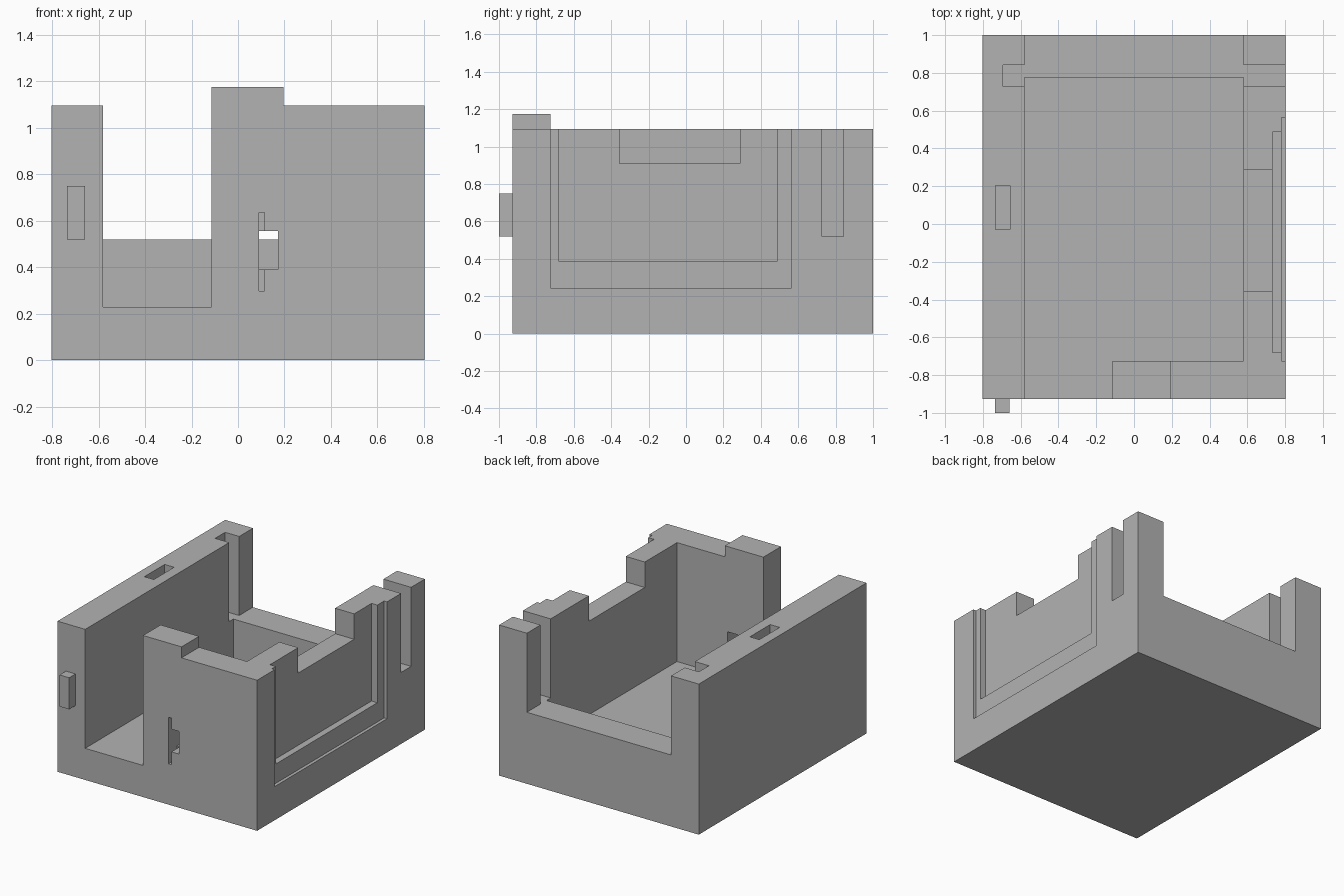
import bpy

cube = bpy.data.objects.get("Cube")
if cube:
    bpy.data.objects.remove(cube, do_unlink=True)

# Single flat colour
grey = bpy.data.materials.new("plain_grey")
grey.use_nodes = True
COLOUR = (0.45, 0.45, 0.45, 1)
grey.diffuse_color = COLOUR
grey.node_tree.nodes["Principled BSDF"].inputs["Base Color"].default_value = COLOUR

TOP = 1.095    # rim height
OVER = 1.4     # cutters open at the top end here
FLOOR = 0.23
SILL = 0.52    # height of the low back wall
IN = 0.58      # half width of the cavity


def box(name, x, y, z):
    """Axis-aligned box from three (low, high) ranges."""
    bpy.ops.mesh.primitive_cube_add(size=1)
    ob = bpy.context.object
    ob.name = name
    for v in ob.data.vertices:
        v.co = [r[0] if c < 0 else r[1] for c, r in zip(v.co, (x, y, z))]
    ob.data.materials.append(grey)
    return ob


def combine(target, other, operation):
    """Apply a boolean to the target and discard the helper."""
    other.hide_render = True
    mod = target.modifiers.new(other.name, "BOOLEAN")
    mod.operation = operation
    mod.solver = "EXACT"
    mod.object = other
    bpy.ops.object.select_all(action="DESELECT")
    bpy.context.view_layer.objects.active = target
    target.select_set(True)
    bpy.ops.object.modifier_apply(modifier=mod.name)
    bpy.data.objects.remove(other, do_unlink=True)


# Solid block with the raised front tab and the peg on the front left
housing = box("housing", (-0.803, 0.803), (-0.927, 1), (0, TOP))
combine(housing, box("raised_tab", (-0.2, 0.195), (-0.927, -0.7), (0.9, 1.175)), "UNION")
combine(housing, box("front_peg", (-0.735, -0.658), (-1, -0.9), (SILL, 0.75)), "UNION")

# Openings, as x, y and z ranges
cuts = {
    "cavity": ((-IN, IN), (-0.725, 0.775), (FLOOR, OVER)),
    "front_opening": ((-IN, -0.115), (-1.1, -0.6), (FLOOR, OVER)),
    "back_opening": ((-IN, IN), (0.6, 1.1), (SILL, OVER)),
    "left_groove": ((-0.693, -0.5), (0.727, 0.842), (SILL, OVER)),
    "right_slot": ((0.5, 0.9), (0.727, 0.842), (SILL, OVER)),
    "outer_recess": ((0.78, 0.9), (-0.725, 0.565), (0.245, OVER)),
    "inner_recess": ((0.733, 0.9), (-0.68, 0.487), (0.385, OVER)),
    "rim_notch": ((0.5, 0.9), (-0.355, 0.288), (0.91, OVER)),
    "rim_pocket": ((-0.732, -0.656), (-0.03, 0.203), (TOP - 0.085, OVER)),
    "front_window": ((0.09, 0.173), (-1.1, -0.6), (0.39, 0.555)),
    "front_slit": ((0.09, 0.113), (-1.1, -0.83), (0.297, 0.635)),
}
for name, ranges in cuts.items():
    combine(housing, box(name, *ranges), "DIFFERENCE")

for poly in housing.data.polygons:
    poly.use_smooth = False
    poly.material_index = 0
